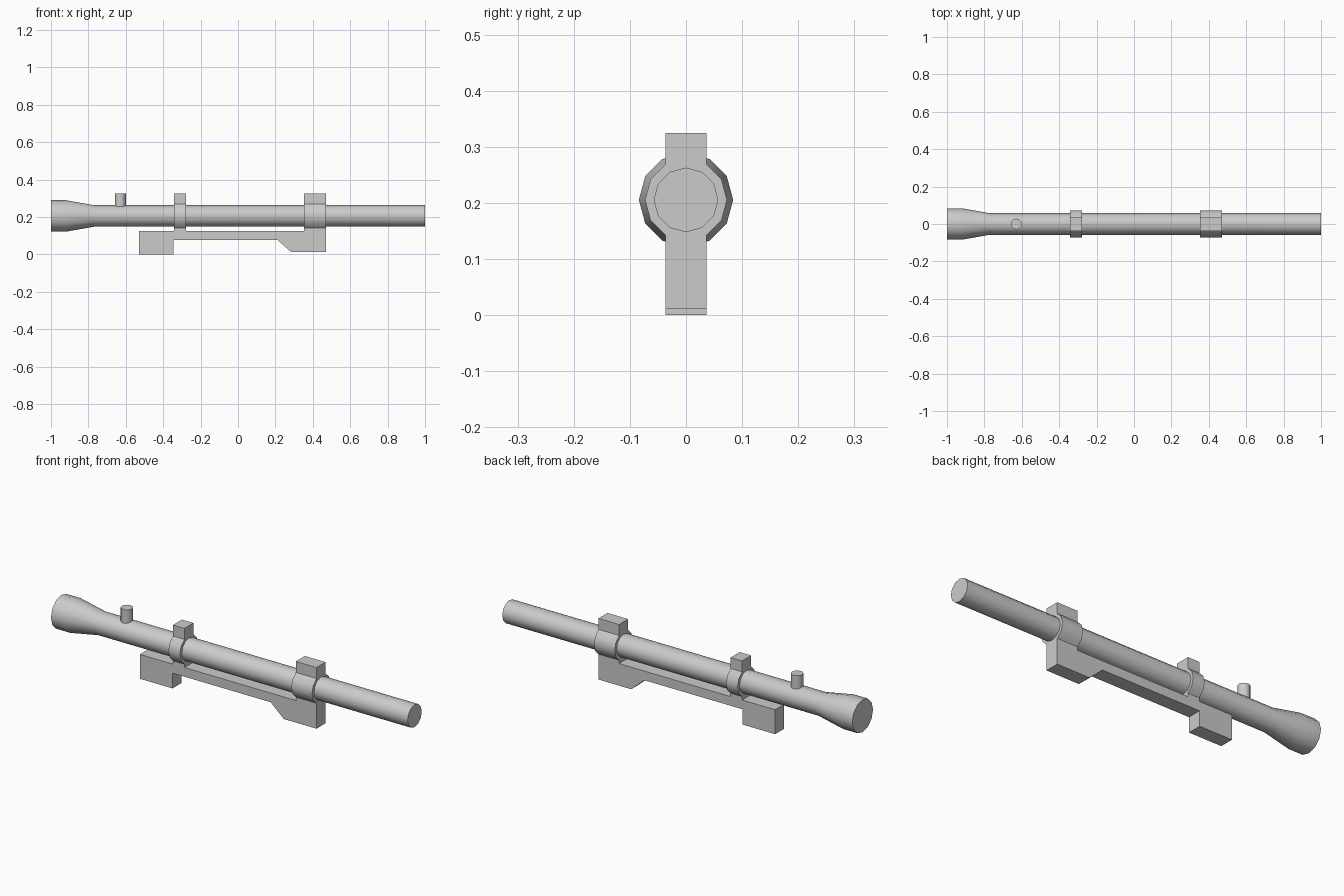
import bpy
import bmesh
from math import cos, sin, pi, radians
from mathutils import Vector

cube = bpy.data.objects.get("Cube")
if cube:
    bpy.data.objects.remove(cube, do_unlink=True)

grey = bpy.data.materials.new("light_grey")
grey.use_nodes = True
colour = (0.6, 0.6, 0.6, 1)
grey.diffuse_color = colour
grey.node_tree.nodes["Principled BSDF"].inputs["Base Color"].default_value = colour

AXIS_Z = 0.2055      # height of the tube axis
HALF_WIDTH = 0.0365  # half the thickness of the mount
TOP_Z = 0.325
RAIL_TOP = 0.125
SIDES = 12


def loft(name, rings):
    """Skin a list of matching closed rings and cap both ends."""
    bm = bmesh.new()
    loops = [[bm.verts.new(p) for p in ring] for ring in rings]
    for a, b in zip(loops, loops[1:]):
        n = len(a)
        for i in range(n):
            j = (i + 1) % n
            bm.faces.new((a[i], a[j], b[j], b[i]))
    bm.faces.new(loops[0])
    bm.faces.new(loops[-1])
    bmesh.ops.recalc_face_normals(bm, faces=bm.faces)
    mesh = bpy.data.meshes.new(name)
    bm.to_mesh(mesh)
    bm.free()
    mesh.materials.append(grey)
    obj = bpy.data.objects.new(name, mesh)
    bpy.context.collection.objects.link(obj)
    bpy.ops.object.select_all(action='DESELECT')
    obj.select_set(True)
    bpy.context.view_layer.objects.active = obj
    bpy.ops.object.shade_smooth_by_angle(angle=radians(40))
    return obj


def circle(centre, radius, u, v):
    steps = [2 * pi * i / SIDES for i in range(SIDES)]
    return [Vector(centre) + radius * (cos(t) * Vector(u) + sin(t) * Vector(v))
            for t in steps]


X, Y, Z = (1, 0, 0), (0, 1, 0), (0, 0, 1)

# Tube with a flared bell at one end
tube_profile = [(-1, 0.084), (-0.92, 0.084), (-0.77, 0.0575), (1, 0.0575)]
loft("scope_tube", [circle((x, 0, AXIS_Z), r, Y, Z) for x, r in tube_profile])

# Adjustment knob on top of the tube
loft("adjustment_knob", [circle((-0.629, 0, z), 0.029, X, Y) for z in (0.24, TOP_Z)])

# Mounting rail with a block at each end
rail_outline = [(-0.53, 0), (-0.345, 0), (-0.345, 0.078), (0.21, 0.078),
                (0.285, 0.012), (0.47, 0.012), (0.47, RAIL_TOP), (-0.53, RAIL_TOP)]
loft("mounting_rail", [[(x, y, z) for x, z in rail_outline]
                       for y in (-HALF_WIDTH, HALF_WIDTH)])

# Clamps: a ring with a post above and below, extruded along the tube
RING_RADIUS = 0.073
half = [(HALF_WIDTH, RAIL_TOP)]
half += [(RING_RADIUS * cos(radians(a)), AXIS_Z + RING_RADIUS * sin(radians(a)))
         for a in range(-60, 61, 30)]
half += [(HALF_WIDTH, TOP_Z)]
clamp_outline = half + [(-y, z) for y, z in reversed(half)]
for name, x0, x1 in (("right_clamp", -0.343, -0.278), ("left_clamp", 0.353, 0.47)):
    loft(name, [[(x, y, z) for y, z in clamp_outline] for x in (x0, x1)])
